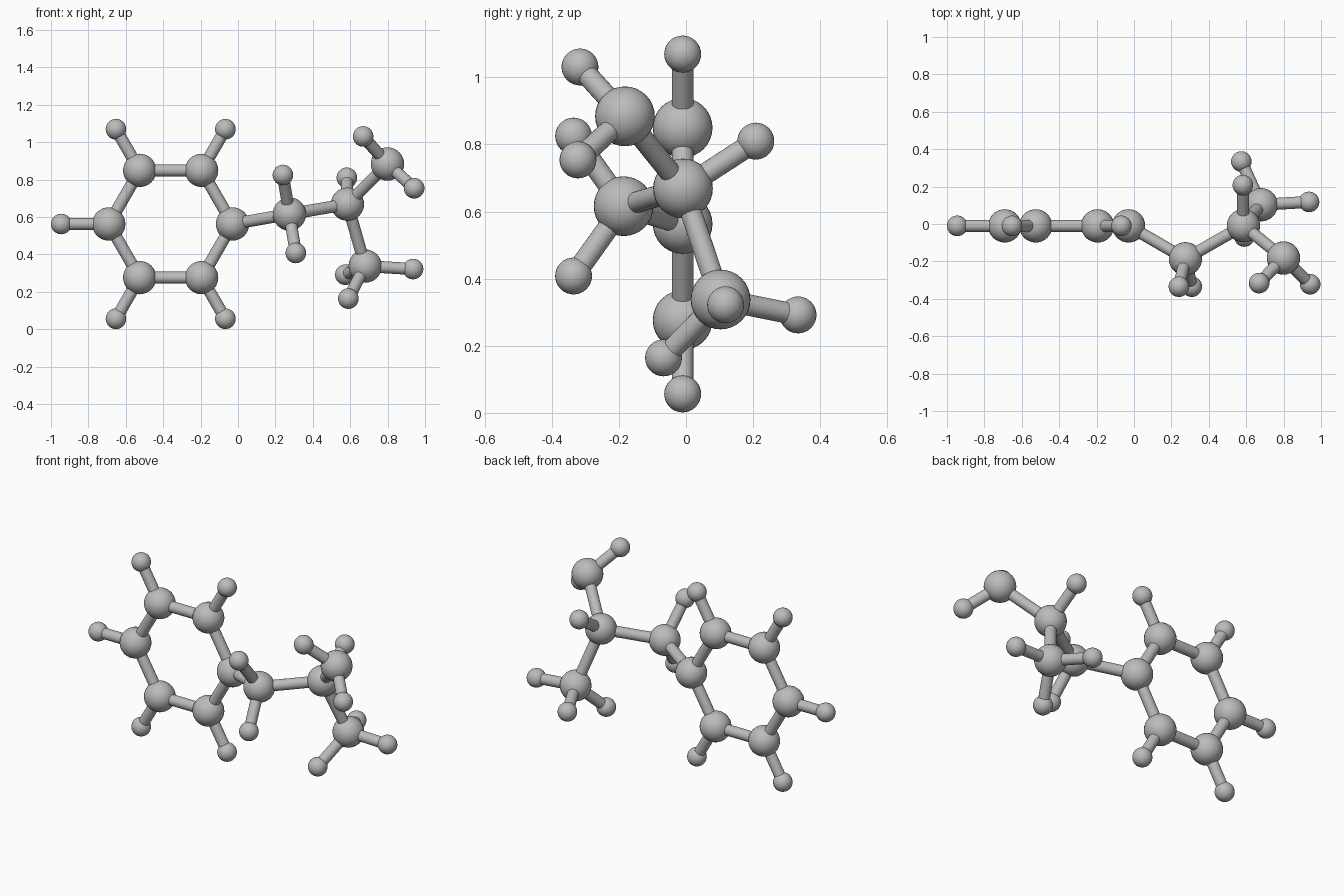
import bpy
import math
from mathutils import Vector

if "Cube" in bpy.data.objects:
    bpy.data.objects.remove(bpy.data.objects["Cube"])

BIG, SMALL, ROD = 0.089, 0.055, 0.032

grey = bpy.data.materials.new("light grey")
grey.diffuse_color = (0.5, 0.5, 0.5, 1)
grey.use_nodes = True
grey.node_tree.nodes["Principled BSDF"].inputs["Base Color"].default_value = grey.diffuse_color


def finish(name):
    obj = bpy.context.object
    obj.name = name
    obj.data.materials.append(grey)
    bpy.ops.object.shade_smooth_by_angle()


def ball(name, pos, radius):
    bpy.ops.mesh.primitive_uv_sphere_add(segments=32, ring_count=16, radius=radius, location=pos)
    finish(name)


def rod(name, a, b):
    a, b = Vector(a), Vector(b)
    d = b - a
    bpy.ops.mesh.primitive_cylinder_add(vertices=24, radius=ROD, depth=d.length, location=(a + b) / 2,
                                        rotation=d.to_track_quat('Z', 'Y').to_euler())
    finish(name)


def ring_point(i, radius):
    t = math.radians(60 * i)
    return (-0.360 + radius * math.cos(t), -0.010, 0.563 + radius * math.sin(t))


# Six-sided ring; corner 0 joins the side chain, the others carry a small ball
ring = [ring_point(i, 0.331) for i in range(6)]
for i in range(6):
    ball("ring_ball", ring[i], BIG)
    rod("ring_rod", ring[i], ring[(i + 1) % 6])
    if i:
        tip = ring_point(i, 0.585)
        ball("ring_tip_ball", tip, SMALL)
        rod("ring_tip_rod", ring[i], tip)

# Side chain: each large ball, what it hangs from, and its small balls
link = (0.275, -0.186, 0.616)
fork = (0.585, -0.009, 0.669)
upper = (0.799, -0.182, 0.884)
lower = (0.680, 0.103, 0.338)
chain = [
    ("link", link, ring[0], [(0.240, -0.335, 0.825), (0.309, -0.335, 0.408)]),
    ("fork", fork, link, [(0.582, 0.208, 0.810)]),
    ("upper_branch", upper, fork, [(0.669, -0.316, 1.031), (0.942, -0.322, 0.754)]),
    ("lower_branch", lower, fork, [(0.936, 0.118, 0.322), (0.590, -0.067, 0.164),
                                   (0.574, 0.334, 0.292)]),
]
for name, pos, parent, tips in chain:
    ball(name + "_ball", pos, BIG)
    rod(name + "_rod", parent, pos)
    for tip in tips:
        ball(name + "_tip_ball", tip, SMALL)
        rod(name + "_tip_rod", pos, tip)
